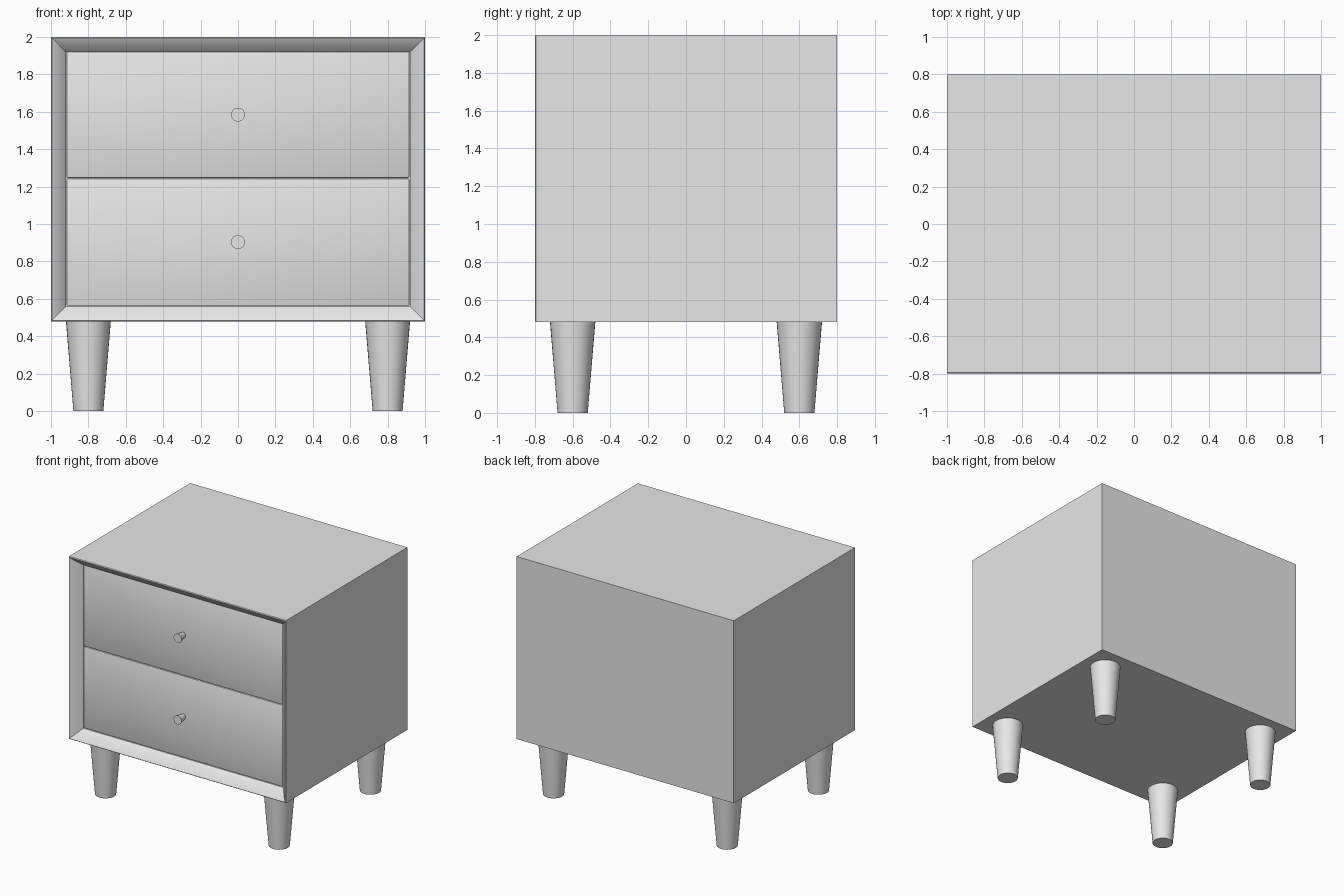
import bpy, bmesh, math

old = bpy.data.objects.get("Cube")
if old:
    bpy.data.objects.remove(old)

# Single plain material
grey = bpy.data.materials.new("light_grey")
grey.use_nodes = True
colour = (0.8, 0.8, 0.8, 1)
grey.diffuse_color = colour
grey.node_tree.nodes["Principled BSDF"].inputs["Base Color"].default_value = colour

BOTTOM, TOP, HALF_W, HALF_D = 0.48, 2.0, 1.0, 0.8
FACE_Y = -0.72  # plane of the drawer fronts


def add_object(name, bm, angle=30):
    bmesh.ops.recalc_face_normals(bm, faces=bm.faces)
    mesh = bpy.data.meshes.new(name)
    bm.to_mesh(mesh)
    bm.free()
    mesh.materials.append(grey)
    obj = bpy.data.objects.new(name, mesh)
    bpy.context.collection.objects.link(obj)
    bpy.ops.object.select_all(action='DESELECT')
    obj.select_set(True)
    bpy.context.view_layer.objects.active = obj
    bpy.ops.object.shade_smooth_by_angle(angle=math.radians(angle))
    return obj


# Cabinet: rectangular rings from the back, round the rim, into the recess
bm = bmesh.new()
rings = []
for inset, y in [(0, HALF_D), (0, -0.795), (0.005, -HALF_D), (0.012, -0.797),
                 (0.08, FACE_Y), (0.08, -0.6)]:
    x, low, high = HALF_W - inset, BOTTOM + inset, TOP - inset
    rings.append([bm.verts.new((px, y, pz)) for px, pz in
                  ((-x, low), (x, low), (x, high), (-x, high))])
for a, b in zip(rings, rings[1:]):
    for i in range(4):
        j = (i + 1) % 4
        bm.faces.new((a[i], a[j], b[j], b[i]))
bm.faces.new(rings[0])
bm.faces.new(rings[-1])
add_object("cabinet", bm)


def drawer(name, low, high):
    bm = bmesh.new()
    bmesh.ops.create_cube(bm, size=1)
    for v in bm.verts:
        v.co.x *= 1.832
        v.co.y = FACE_Y + (0.5 + v.co.y) * 0.13
        v.co.z = low if v.co.z < 0 else high
    bmesh.ops.bevel(bm, geom=bm.edges[:], offset=0.004, segments=2,
                    profile=0.5, affect='EDGES')
    add_object(name, bm, 60)


def tapered(name, centre, r_low, r_high, length, sides, along_y=False):
    """Cone frustum starting at centre, pointing up or towards the front."""
    bm = bmesh.new()
    bmesh.ops.create_cone(bm, cap_ends=True, segments=sides, radius1=r_low,
                          radius2=r_high, depth=length)
    bmesh.ops.translate(bm, vec=(0, 0, length / 2), verts=bm.verts)
    obj = add_object(name, bm)
    obj.location = centre
    if along_y:
        obj.rotation_euler.x = math.pi / 2


# Drawers, each with a flared round knob
for name, low, high in (("lower", 0.564, 1.242), ("upper", 1.247, 1.922)):
    drawer(name + "_drawer", low, high)
    tapered(name + "_knob", (0, FACE_Y, (low + high) / 2),
            0.022, 0.037, 0.075, 32, True)

# Four tapered legs
for side, x in (("left", 0.8), ("right", -0.8)):
    for end, y in (("front", -0.6), ("back", 0.6)):
        tapered(f"{end}_{side}_leg", (x, y, 0), 0.08, 0.12, BOTTOM, 32)
